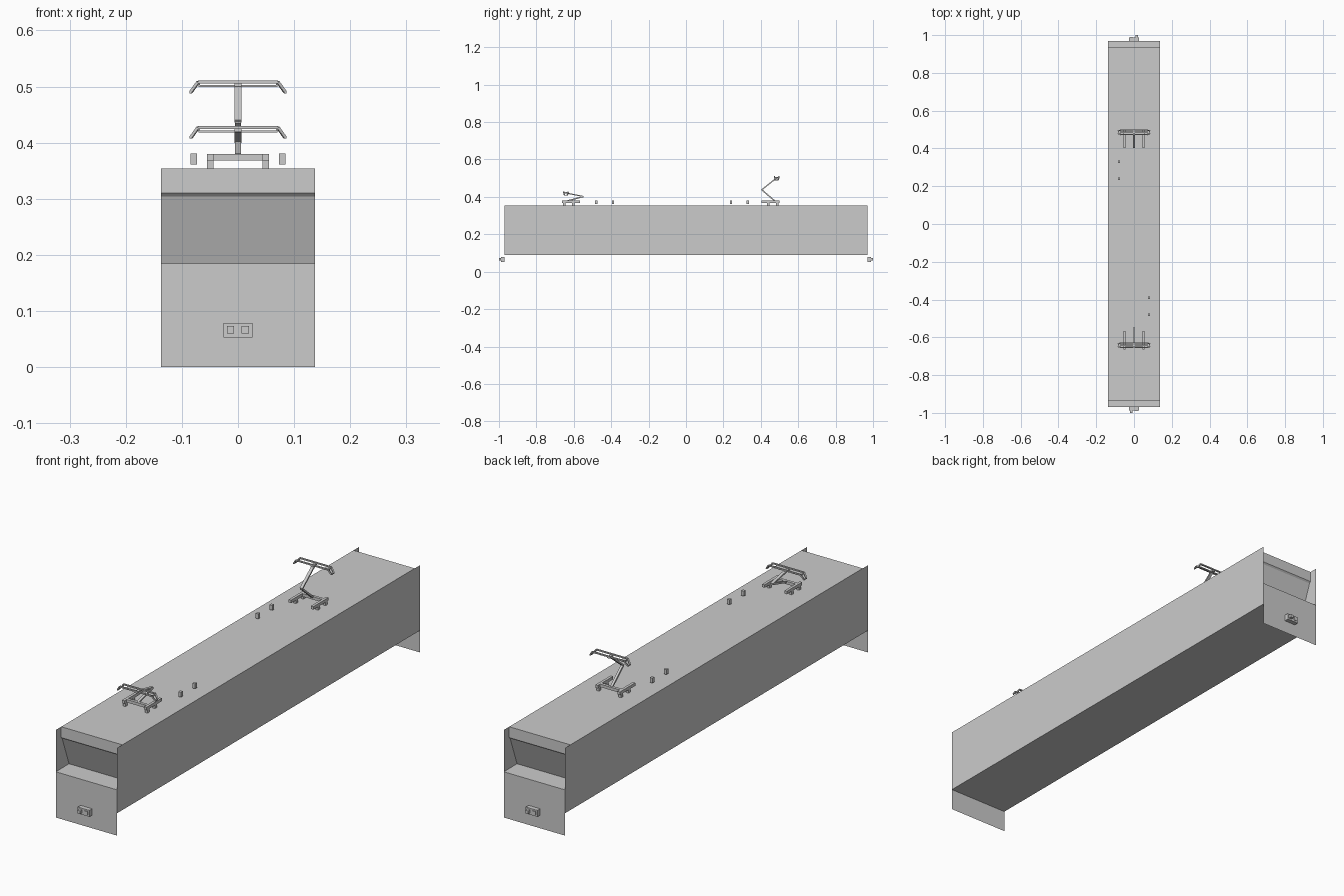
import bpy, bmesh, math
from mathutils import Vector, Matrix

if "Cube" in bpy.data.objects:
    bpy.data.objects.remove(bpy.data.objects["Cube"])

grey = bpy.data.materials.new("plain_grey")
grey.diffuse_color = (0.6, 0.6, 0.6, 1)
grey.use_nodes = True
grey.node_tree.nodes["Principled BSDF"].inputs["Base Color"].default_value = grey.diffuse_color

W, L, ROOF, FLOOR = 0.137, 0.97, 0.354, 0.09


def finish(bm, name, matrix=None):
    if matrix:
        bm.transform(matrix)
    me = bpy.data.meshes.new(name)
    bm.to_mesh(me)
    bm.free()
    me.materials.append(grey)
    ob = bpy.data.objects.new(name, me)
    bpy.context.collection.objects.link(ob)
    return ob


def add_box(bm, x0, x1, y0, y1, z0, z1):
    m = Matrix.Translation(((x0 + x1) / 2, (y0 + y1) / 2, (z0 + z1) / 2))
    m = m @ Matrix.Diagonal((x1 - x0, y1 - y0, z1 - z0, 1))
    bmesh.ops.create_cube(bm, size=1, matrix=m)


def add_bar(bm, a, b, w, h):
    """Rectangular bar between two points."""
    a, b = Vector(a), Vector(b)
    d = b - a
    m = Matrix.Translation((a + b) / 2) @ d.to_track_quat('Y', 'Z').to_matrix().to_4x4()
    bmesh.ops.create_cube(bm, size=1, matrix=m @ Matrix.Diagonal((w, d.length, h, 1)))


# Body shell: end panel, shelf, leaning windscreen, brow and roof as one strip
bm = bmesh.new()
half = [(-L, 0), (-L, 0.185), (-0.885, 0.185), (-0.929, 0.304),
        (-0.935, 0.31), (-0.935, ROOF)]
path = half + [(-y, z) for y, z in reversed(half)]
rows = [[bm.verts.new((x, y, z)) for x in (-W, W)] for y, z in path]
for (a, b), (c, d) in zip(rows, rows[1:]):
    bm.faces.new((a, b, d, c))
finish(bm, "end_and_roof_shell")

# Side walls and floor
bm = bmesh.new()
for s in (-1, 1):
    quad = [(s * W, -s * L, FLOOR), (s * W, s * L, FLOOR),
            (s * W, s * L, ROOF), (s * W, -s * L, ROOF)]
    bm.faces.new([bm.verts.new(p) for p in quad])
finish(bm, "side_walls")

bm = bmesh.new()
quad = [(-W, -L, FLOOR), (-W, L, FLOOR), (W, L, FLOOR), (W, -L, FLOOR)]
bm.faces.new([bm.verts.new(p) for p in quad])
finish(bm, "floor")


def coupler(name, turn):
    bm = bmesh.new()
    add_box(bm, -0.026, 0.026, -0.988, -L, 0.053, 0.079)
    add_box(bm, -0.02, -0.007, -1.0, -0.988, 0.06, 0.073)
    add_box(bm, 0.006, 0.02, -0.991, -0.988, 0.06, 0.073)
    finish(bm, name, turn)


def pantograph(name, matrix, knee, head):
    # Base frame: two rails, one crossbar, four feet
    bm = bmesh.new()
    for s in (-1, 1):
        x = s * 0.0495
        add_box(bm, x - 0.0055, x + 0.0055, -0.049, 0.049, 0.368, 0.38)
        for y in (-0.012, 0.036):
            add_box(bm, x - 0.0055, x + 0.0055, y - 0.006, y + 0.006, ROOF, 0.368)
    add_box(bm, -0.044, 0.044, 0.022, 0.034, 0.368, 0.38)
    finish(bm, name + "_base", matrix)

    # Folding arm
    bm = bmesh.new()
    ky, kz = knee
    hy, hz = head
    add_bar(bm, (0, 0.024, 0.377), (0, ky, kz), 0.01, 0.007)
    add_bar(bm, (0, ky, kz), (0, hy, hz - 0.006), 0.012, 0.006)
    finish(bm, name + "_arm", matrix)

    # Contact head: two strips with drooping horns, tied at the ends
    bm = bmesh.new()
    for dy in (-0.012, 0.012):
        pts = [(-0.084, hy + dy * 0.6, hz - 0.018), (-0.071, hy + dy, hz),
               (0.071, hy + dy, hz), (0.084, hy + dy * 0.6, hz - 0.018)]
        for a, b in zip(pts, pts[1:]):
            add_bar(bm, a, b, 0.006, 0.005)
    for s in (-1, 1):
        add_bar(bm, (s * 0.084, hy - 0.009, hz - 0.018),
                (s * 0.084, hy + 0.009, hz - 0.018), 0.004, 0.004)
        add_bar(bm, (s * 0.07, hy - 0.012, hz - 0.003),
                (s * 0.07, hy + 0.012, hz - 0.003), 0.004, 0.004)
    add_box(bm, -0.07, 0.07, hy - 0.004, hy + 0.004, hz - 0.009, hz - 0.005)
    add_box(bm, -0.006, 0.006, hy - 0.012, hy + 0.012, hz - 0.008, hz - 0.002)
    finish(bm, name + "_head", matrix)


flip = Matrix.Rotation(math.pi, 4, 'Z')
coupler("front_coupler", Matrix.Identity(4))
coupler("rear_coupler", flip)

# Front pantograph folded, rear one raised
pantograph("front_pantograph", Matrix.Translation((0, -0.615, 0)) @ flip,
           (-0.067, 0.402), (0.027, 0.427))
pantograph("rear_pantograph", Matrix.Translation((0, 0.452, 0)),
           (-0.047, 0.438), (0.033, 0.508))

# Small roof blocks
for i, (x, y) in enumerate([(-0.079, 0.24), (-0.079, 0.33), (0.079, -0.39), (0.079, -0.48)]):
    bm = bmesh.new()
    add_box(bm, x - 0.006, x + 0.006, y - 0.006, y + 0.006, 0.361, 0.381)
    finish(bm, "roof_block_%d" % (i + 1))
